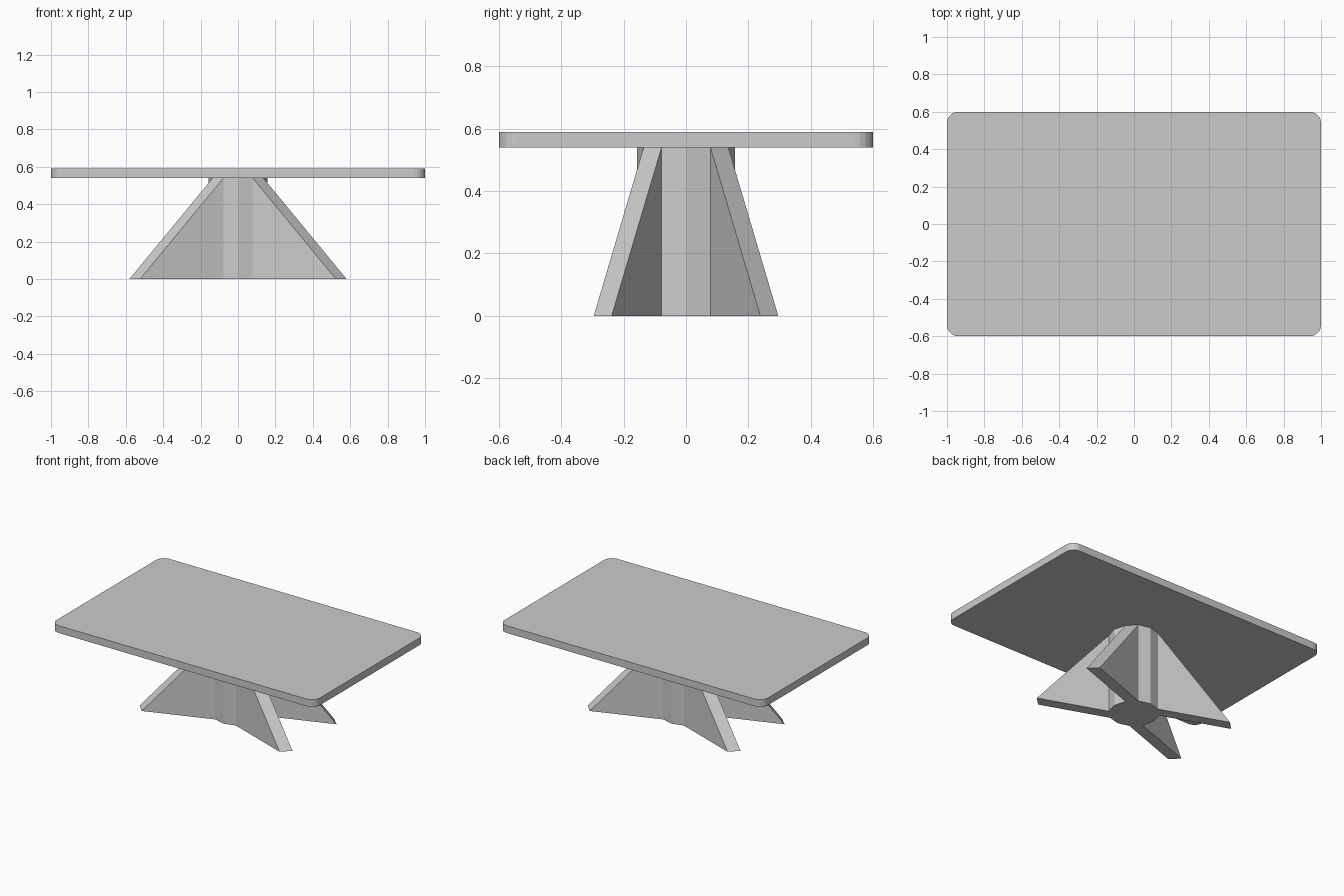
import bpy, bmesh, math
from mathutils import Vector

if "Cube" in bpy.data.objects:
    bpy.data.objects.remove(bpy.data.objects["Cube"])

TOP_Z, SLAB, RADIUS = 0.54, 0.05, 0.157


def finish(bm, name):
    bmesh.ops.recalc_face_normals(bm, faces=bm.faces)
    mesh = bpy.data.meshes.new(name)
    bm.to_mesh(mesh)
    bm.free()
    obj = bpy.data.objects.new(name, mesh)
    bpy.context.collection.objects.link(obj)
    return obj


# Tabletop: slab with rounded vertical corners
bm = bmesh.new()
bmesh.ops.create_cube(bm, size=1)
for v in bm.verts:
    v.co = (v.co.x * 2, v.co.y * 1.2, TOP_Z + SLAB * (v.co.z + 0.5))
corners = [e for e in bm.edges
           if abs(e.verts[0].co.z - e.verts[1].co.z) > SLAB / 2]
bmesh.ops.bevel(bm, geom=corners, offset=0.06, offset_type='OFFSET',
                segments=5, profile=0.5, affect='EDGES')
finish(bm, "tabletop")

# Pedestal: twelve-sided column outline, diagonal facets stretched into feet
bm = bmesh.new()
ring = [Vector((RADIUS * math.cos(math.radians(30 * i)),
                RADIUS * math.sin(math.radians(30 * i)), 0)) for i in range(12)]
up = Vector((0, 0, TOP_Z))
bottom = [bm.verts.new(p) for p in ring]
top = [bm.verts.new(p + up) for p in ring]
bm.faces.new(top)
outline = []
for i in range(12):
    j = (i + 1) % 12
    outline.append(bottom[i])
    if i % 3 == 1:
        # Foot: sloping outer face and two upright triangular sides
        mid = (ring[i] + ring[j]) / 2
        shift = Vector((math.copysign(0.445, mid.x), math.copysign(0.16, mid.y), 0))
        a, b = bm.verts.new(ring[i] + shift), bm.verts.new(ring[j] + shift)
        outline += [a, b]
        bm.faces.new((a, b, top[j], top[i]))
        bm.faces.new((bottom[i], a, top[i]))
        bm.faces.new((b, bottom[j], top[j]))
    else:
        bm.faces.new((bottom[i], bottom[j], top[j], top[i]))
bm.faces.new(outline[::-1])
finish(bm, "pedestal_base")
